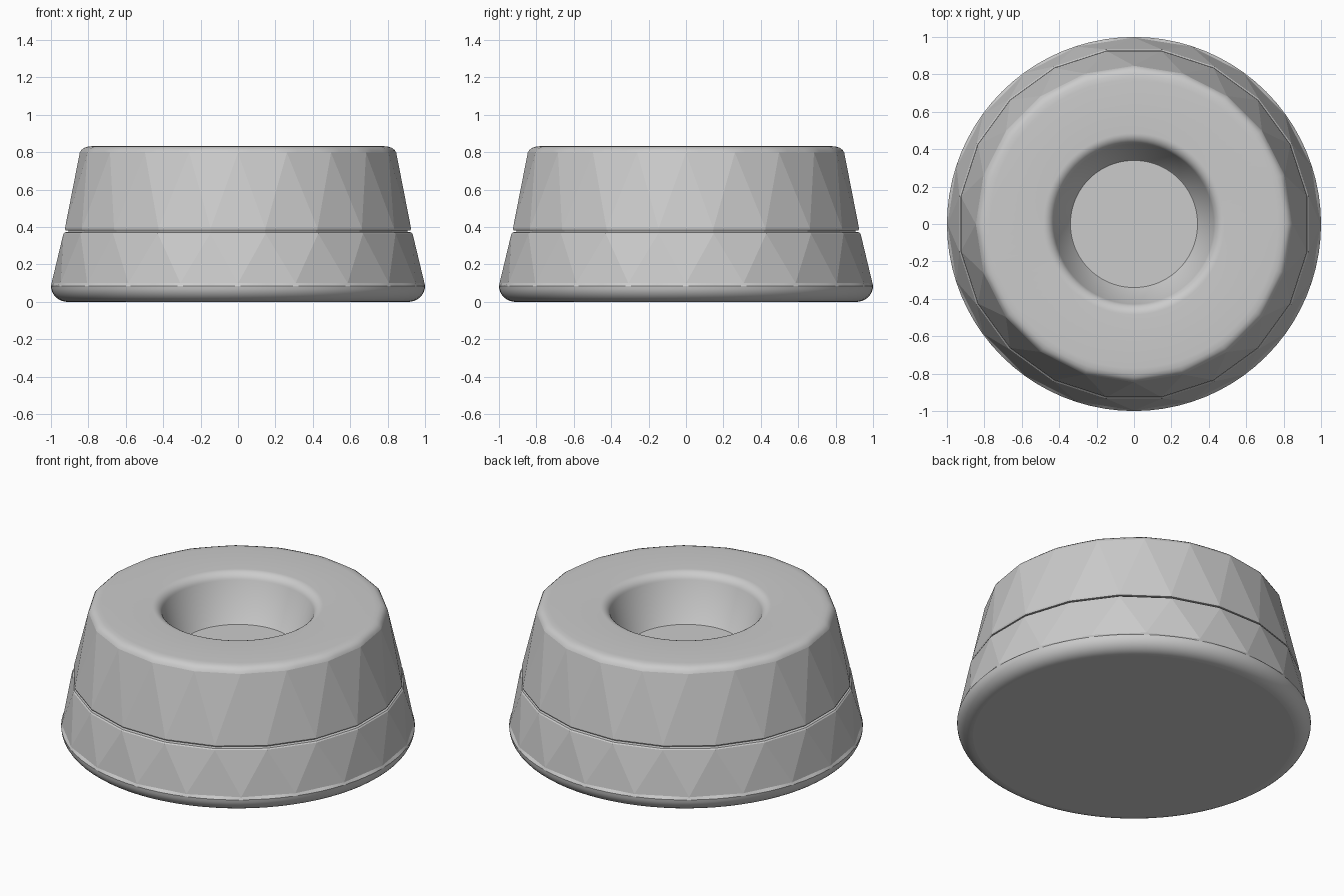
import bpy, bmesh, math

if "Cube" in bpy.data.objects:
    bpy.data.objects.remove(bpy.data.objects["Cube"])

SEG = 80      # points per ring
STEP = 4      # points per facet -> 20 facets

bm = bmesh.new()


def ring(r, z, facet=0.0, shift=0):
    """Ring of radius r; facet=1 gives a 20-gon with corners at index shift."""
    verts = []
    for i in range(SEG):
        off = ((i - shift) % STEP) / STEP - 0.5
        half = math.pi / (SEG / STEP)
        # chord points spaced by angle, so they lie on the straight edge
        poly = math.cos(half) / math.cos(off * 2 * half)
        rr = r * (1 - facet + facet * poly)
        a = 2 * math.pi * i / SEG
        verts.append(bm.verts.new((rr * math.cos(a), rr * math.sin(a), z)))
    return verts


def bridge(lo, hi, smooth=True):
    for i in range(SEG):
        j = (i + 1) % SEG
        bm.faces.new((lo[i], lo[j], hi[j], hi[i])).smooth = smooth


def facets(lo, hi):
    """Flat triangles zigzagging between lower corners (0) and upper corners (2), or reversed."""
    def band(a, b, s, flip):
        for k in range(s, SEG + s, STEP):
            edge = [a[(k + n) % SEG] for n in range(STEP + 1)]
            pts = edge + [b[(k + STEP // 2) % SEG]]
            bm.faces.new(pts[::-1] if flip else pts).smooth = False
    return band


def chain(rings, smooth=True):
    for lo, hi in zip(rings, rings[1:]):
        bridge(lo, hi, smooth)


def zigzag(lo, lo_shift, hi, hi_shift):
    band = facets(lo, hi)
    band(lo, hi, lo_shift, False)
    band(hi, lo, hi_shift, True)


# rounded lower edge, ending in a 20-sided ring
bottom = []
for n in range(9):
    a = math.pi / 2 * n / 8
    bottom.append(ring(0.91 + 0.09 * math.sin(a), 0.085 - 0.085 * math.cos(a)))
bottom.append(ring(0.997, 0.1, 1.0, 0))
chain(bottom)
bm.faces.new(bottom[0][::-1])

# narrow groove around the side
groove = [ring(0.945, 0.365, 1, 2), ring(0.938, 0.372, 1, 2),
          ring(0.918, 0.374, 1, 2), ring(0.918, 0.381, 1, 2),
          ring(0.934, 0.383, 1, 2), ring(0.937, 0.392, 1, 2)]
chain(groove, False)

# softened top edge: 20-sided outside, round inside
top = [ring(0.846, 0.798, 1, 0), ring(0.838, 0.812, 0.9, 0),
       ring(0.822, 0.824, 0.65, 0), ring(0.80, 0.831, 0.3, 0),
       ring(0.77, 0.833)]

# recess with rounded rim and tapered wall
for n in range(9):
    a = math.radians(72) * n / 8
    top.append(ring(0.485 - 0.06 * math.sin(a), 0.773 + 0.06 * math.cos(a)))
top.append(ring(0.345, 0.56))
chain(top)
floor = ring(0.34, 0.555)
bridge(top[-1], floor)
bm.faces.new(floor)

# faceted side bands
zigzag(bottom[-1], 0, groove[0], 2)
zigzag(groove[-1], 2, top[0], 0)

bmesh.ops.recalc_face_normals(bm, faces=bm.faces)
# sharp borders between flat areas and rounded ones
for e in bm.edges:
    if len(e.link_faces) == 2:
        e.smooth = e.calc_face_angle(0) < math.radians(30)
mesh = bpy.data.meshes.new("rubber_foot")
bm.to_mesh(mesh)
bm.free()
obj = bpy.data.objects.new("rubber_foot", mesh)
bpy.context.collection.objects.link(obj)
